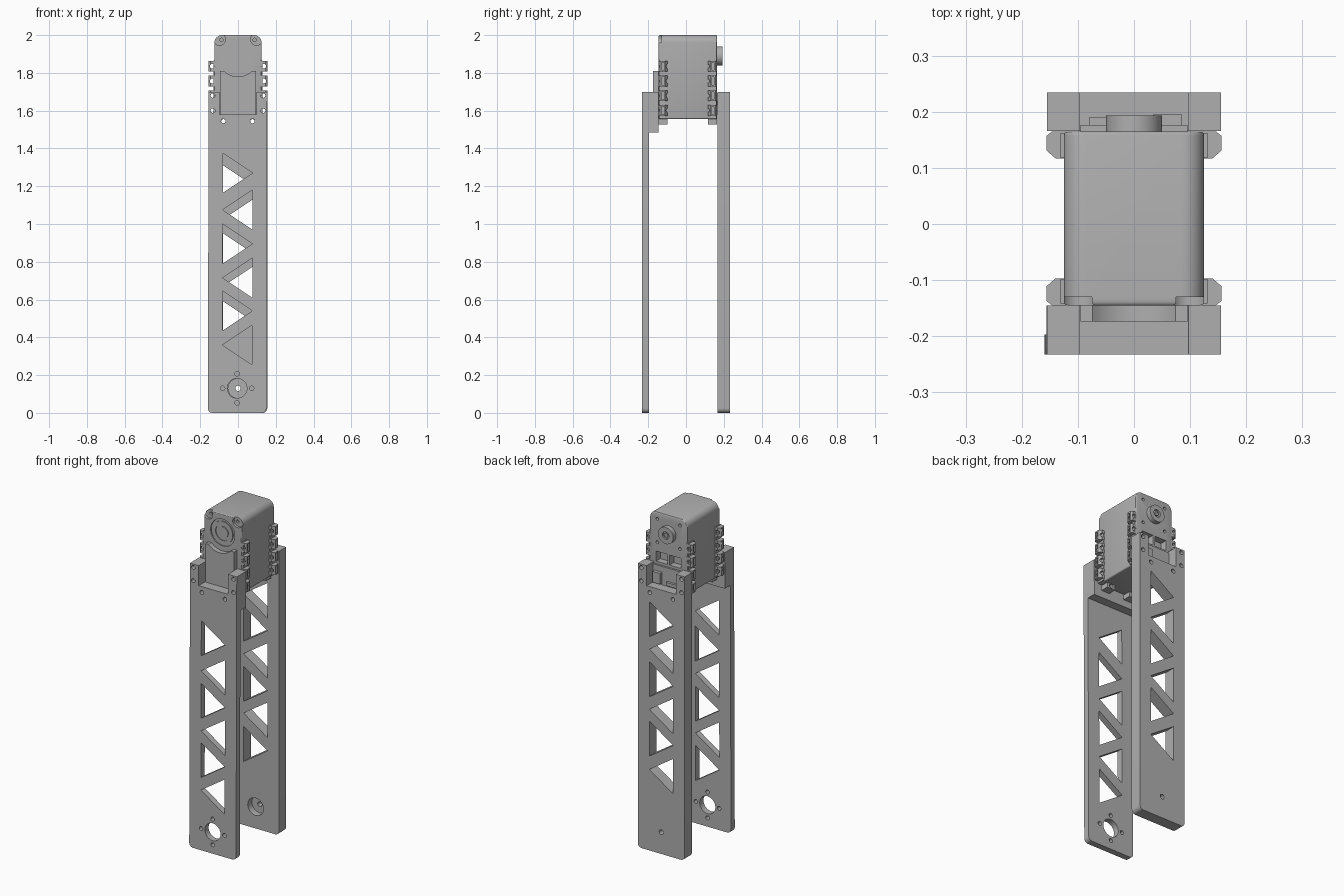
import bpy, bmesh
from math import sin, cos, pi, radians
from mathutils import Vector

if "Cube" in bpy.data.objects:
    bpy.data.objects.remove(bpy.data.objects["Cube"], do_unlink=True)

grey = bpy.data.materials.new("grey plastic")
grey.use_nodes = True
tone = (0.43, 0.43, 0.43, 1)
grey.diffuse_color = tone
grey.node_tree.nodes["Principled BSDF"].inputs["Base Color"].default_value = tone


def prism(name, pts, lo, hi, axis="y"):
    """Extrude a flat outline along an axis."""
    bm = bmesh.new()
    put = (lambda a, b, t: (a, t, b)) if axis == "y" else (lambda a, b, t: (a, b, t))
    face = bm.faces.new([bm.verts.new(put(a, b, lo)) for a, b in pts])
    move = Vector(put(0, 0, hi - lo))
    grown = bmesh.ops.extrude_face_region(bm, geom=[face])["geom"]
    bmesh.ops.translate(bm, vec=move, verts=[v for v in grown if isinstance(v, bmesh.types.BMVert)])
    bmesh.ops.recalc_face_normals(bm, faces=bm.faces)
    mesh = bpy.data.meshes.new(name)
    bm.to_mesh(mesh)
    bm.free()
    mesh.materials.append(grey)
    ob = bpy.data.objects.new(name, mesh)
    bpy.context.collection.objects.link(ob)
    return ob


def arc(x, z, r, a0, a1, n=8):
    return [(x + r * cos(radians(a0 + (a1 - a0) * i / n)),
             z + r * sin(radians(a0 + (a1 - a0) * i / n))) for i in range(n + 1)]


def rect(x0, x1, z0, z1):
    return [(x0, z0), (x1, z0), (x1, z1), (x0, z1)]


def circle(x, z, r, n=32):
    return arc(x, z, r, 0, 360, n)[:-1]


def apply(ob, kind, **settings):
    mod = ob.modifiers.new(kind.lower(), kind)
    for key, value in settings.items():
        setattr(mod, key, value)
    bpy.context.view_layer.objects.active = ob
    bpy.ops.object.modifier_apply(modifier=mod.name)


def cut(ob, pts, lo, hi, axis="y"):
    tool = prism("cutter", pts, lo, hi, axis)
    tool.location = ob.location
    bpy.context.view_layer.update()
    apply(ob, "BOOLEAN", operation="DIFFERENCE", solver="EXACT", object=tool)
    bpy.data.objects.remove(tool, do_unlink=True)


W, TOP = 0.155, 1.70
NOTCH, FLOOR = 0.097, 1.58
BOSS = 0.13


def plate(name, y0, y1, centres, first_side):
    """Long side plate with a notched top, triangular windows and screw holes."""
    outline = (arc(-W + 0.025, 0.025, 0.025, 180, 270) + arc(W - 0.025, 0.025, 0.025, 270, 360)
               + [(W, TOP), (NOTCH, TOP), (NOTCH, FLOOR),
                  (-NOTCH, FLOOR), (-NOTCH, TOP), (-W, TOP)])
    ob = prism(name, outline, y0, y1)
    lo, hi = y0 - 0.02, y1 + 0.02
    side = first_side
    for z in centres:
        cut(ob, [(side * 0.079, z + 0.105), (-side * 0.079, z), (side * 0.079, z - 0.105)], lo, hi)
        side = -side
    for s in (-1, 1):
        for x, z in ((0.133, 1.68), (0.133, 1.60), (0.077, 1.545)):
            cut(ob, circle(s * x, z, 0.012, 16), lo, hi)
    return ob


# Front plate: thin strip, thick only around the servo mount
front = plate("front_plate", -0.233, -0.145, [1.27, 1.075, 0.895, 0.715, 0.54, 0.36], -1)
cut(front, rect(-0.3, 0.3, -0.1, 1.485), -0.197, -0.1)
cut(front, circle(0, BOSS, 0.052), -0.3, -0.1)
for dx, dz in ((1, 0), (-1, 0), (0, 1), (0, -1)):
    cut(front, circle(dx * 0.077, BOSS + dz * 0.077, 0.012, 16), -0.3, -0.1)
for v in front.data.vertices:
    v.co.x -= 0.005 * (1 - v.co.z / TOP)

# Back plate: full thickness with a blind bearing pocket on the inside
back = plate("back_plate", 0.166, 0.234, [1.385, 1.205, 1.025, 0.845, 0.67, 0.485], 1)
cut(back, circle(0, BOSS, 0.052), 0.1, 0.206)
cut(back, circle(0, BOSS, 0.014, 16), 0.1, 0.3)

# Servo body with rounded shoulders
shell = (arc(0.085, 1.96, 0.04, 0, 90) + arc(-0.085, 1.96, 0.04, 90, 180)
         + [(-0.125, 1.556), (0.125, 1.556)])
body = prism("servo_body", shell, -0.145, 0.165)
apply(body, "BEVEL", width=0.007, segments=3, limit_method="ANGLE", angle_limit=radians(60))
for s in (-1, 1):
    # Corner screw seats and rear cable windows
    cut(body, circle(s * 0.098, 1.978, 0.032), -0.2, -0.13)
    cut(body, circle(s * 0.088, 1.975, 0.009, 16), -0.2, -0.115)
    cut(body, rect(s * 0.045 - 0.038, s * 0.045 + 0.038, 1.705, 1.765), 0.125, 0.2)
    for z in (1.82, 1.96):
        cut(body, circle(s * 0.075, z, 0.009, 16), 0.145, 0.2)
cut(body, circle(0, 1.89, 0.08, 48), -0.2, -0.138)

# Idler hub on the servo front
hub = prism("front_hub", circle(0, 1.89, 0.066, 48), -0.144, -0.13)
cut(hub, circle(0, 1.89, 0.048), -0.2, -0.139)
prism("hub_centre", circle(0, 1.89, 0.034), -0.144, -0.13)

# Front cover with a scooped top edge
scoop = arc(0, 1.885, 0.105, -45, -135, 14)
prism("front_cover", rect(-0.095, 0.095, FLOOR, 1.81)[:2] + [(0.095, 1.81)] + scoop
      + [(-0.095, 1.81)], -0.174, -0.14)

# Output horn on the servo back
horn = prism("output_horn", circle(0, 1.89, 0.05, 40), 0.15, 0.193)
cut(horn, circle(0, 1.89, 0.022, 24), 0.182, 0.3)
prism("horn_screw", circle(0, 1.89, 0.013, 6), 0.17, 0.189)

# Rear panel and cable sockets
prism("rear_panel", rect(-0.095, 0.095, FLOOR, 1.69), 0.15, 0.176)
prism("rear_socket", rect(0.035, 0.085, 1.59, 1.655), 0.17, 0.196)
prism("rear_ledge", rect(-0.08, 0.0, 1.59, 1.61), 0.17, 0.19)

# Side mounting lugs: one lug, repeated down and mirrored to four corners
lug_shape = [(0.12, 0.107), (0.14, 0.107), (0.156, 0.121), (0.156, 0.147), (0.146, 0.155), (0.12, 0.155)]
lug = prism("side_lugs", lug_shape, 1.807, 1.863, "z")
lug.location.y = 0.01
cut(lug, circle(0.136, 1.835, 0.013, 16), 0.05, 0.2)
cut(lug, rect(0.128, 0.2, 0.125, 0.139), 1.815, 1.855, "z")
apply(lug, "ARRAY", count=4, use_relative_offset=False, use_constant_offset=True,
      constant_offset_displace=(0, 0, -0.078))
spine = prism("lug_spines", rect(0.12, 0.131, 0.108, 0.152), 1.56, 1.866, "z")
spine.location.y = 0.01

# Lugs under the servo
foot = prism("bottom_lugs", rect(0.05, 0.104, 1.527, 1.56), 0.107, 0.155)
foot.location.y = 0.01
cut(foot, circle(0.077, 1.543, 0.012, 16), 0.05, 0.2)
for ob in (lug, spine, foot):
    apply(ob, "MIRROR", use_axis=(True, True, False))

# Smooth round walls, keep hard edges
bpy.ops.object.select_all(action="DESELECT")
for ob in bpy.context.collection.objects:
    if ob.type == "MESH" and grey.name in ob.data.materials:
        ob.select_set(True)
        bpy.context.view_layer.objects.active = ob
bpy.ops.object.shade_smooth_by_angle(angle=radians(30))
